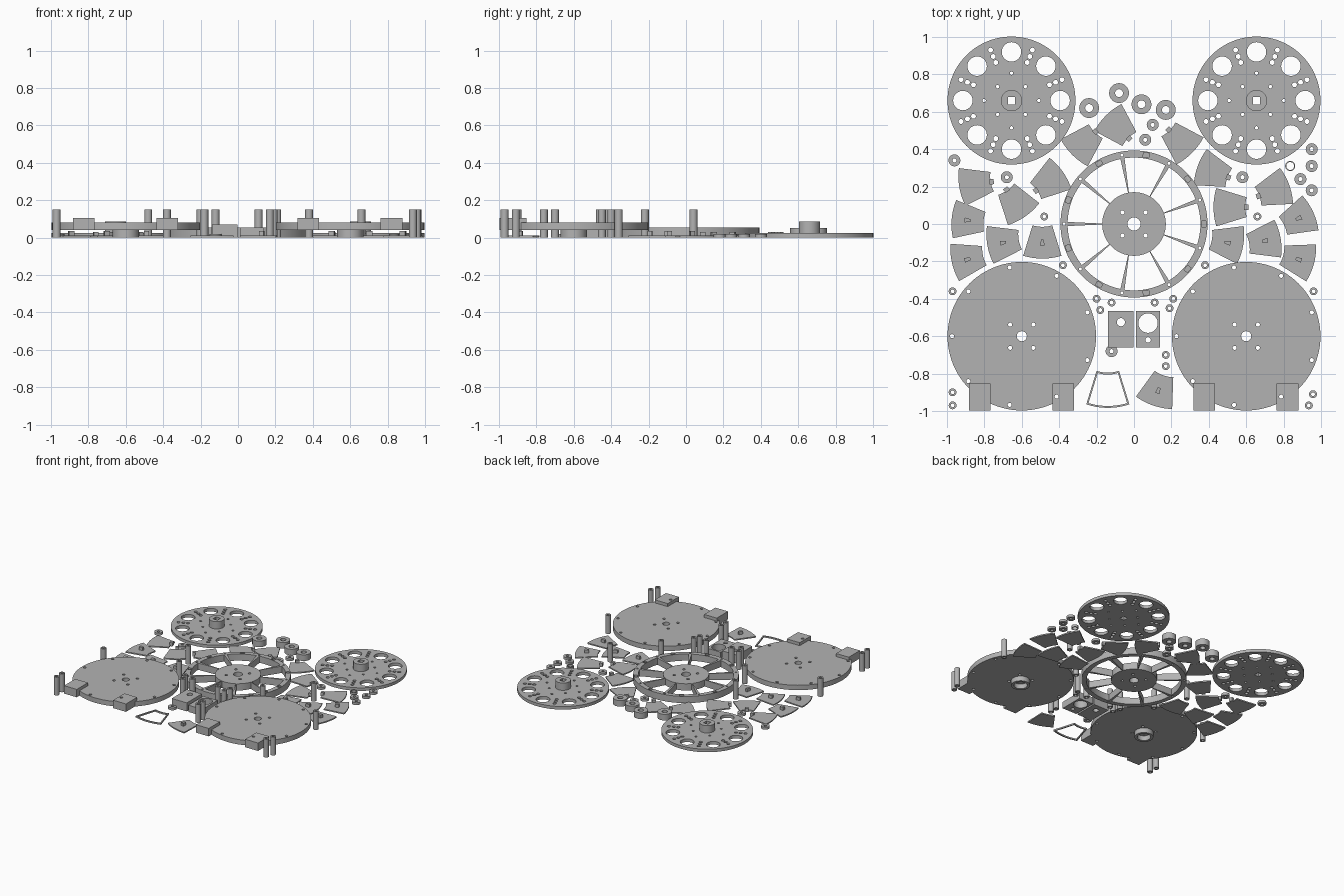
import bpy, bmesh
from math import sin, cos, radians

cube = bpy.data.objects.get("Cube")
if cube:
    bpy.data.objects.remove(cube)

grey = bpy.data.materials.new("plain grey")
grey.use_nodes = True
colour = (.45, .45, .45, 1)
grey.diffuse_color = colour
grey.node_tree.nodes["Principled BSDF"].inputs["Base Color"].default_value = colour
made = []


def polar(radius, degrees, centre=(0, 0)):
    a = radians(degrees)
    return centre[0] + radius * cos(a), centre[1] + radius * sin(a)


def circle(centre, radius):
    count = 96 if radius > .1 else 32 if radius > .04 else 20
    return [polar(radius, 360 * i / count, centre) for i in range(count)]


def box(x_low, x_high, y_low, y_high):
    return [(x_low, y_low), (x_high, y_low), (x_high, y_high), (x_low, y_high)]


def fan(apex, middle, inner, outer, half_inner, half_outer):
    steps = [i / 5 - 1 for i in range(11)]
    return ([polar(outer, middle + s * half_outer, apex) for s in steps]
            + [polar(inner, middle - s * half_inner, apex) for s in steps])


def turned(shape, centre, degrees):
    c, s = cos(radians(degrees)), sin(radians(degrees))
    return [(centre[0] + x * c - y * s, centre[1] + x * s + y * c) for x, y in shape]


def shift(points, centre):
    return [(x + centre[0], y + centre[1]) for x, y in points]


def plate(name, low, high, *outlines):
    """Extrude the first outline, with the others as holes."""
    curve = bpy.data.curves.new(name, 'CURVE')
    curve.dimensions = '2D'
    curve.fill_mode = 'BOTH'
    curve.extrude = (high - low) / 2
    for outline in outlines:
        spline = curve.splines.new('POLY')
        spline.points.add(len(outline) - 1)
        for point, (x, y) in zip(spline.points, outline):
            point.co = (x, y, 0, 1)
        spline.use_cyclic_u = True
    helper = bpy.data.objects.new(name + "_outline", curve)
    bpy.context.collection.objects.link(helper)
    graph = bpy.context.evaluated_depsgraph_get()
    mesh = bpy.data.meshes.new_from_object(helper.evaluated_get(graph))
    bpy.data.objects.remove(helper)
    bpy.data.curves.remove(curve)
    bm = bmesh.new()
    bm.from_mesh(mesh)
    bmesh.ops.remove_doubles(bm, verts=bm.verts, dist=.00001)
    bmesh.ops.translate(bm, verts=bm.verts, vec=(0, 0, (low + high) / 2))
    bmesh.ops.recalc_face_normals(bm, faces=bm.faces)
    bm.to_mesh(mesh)
    bm.free()
    mesh.materials.clear()
    mesh.materials.append(grey)
    obj = bpy.data.objects.new(name, mesh)
    bpy.context.collection.objects.link(obj)
    made.append(obj)


def ring(name, centre, outer, inner, low, high):
    plate(name, low, high, circle(centre, outer), circle(centre, inner))


corners = [(x, y) for x in (-1, 1) for y in (-1, 1)]
bolt_holes = [(.062 * x, .062 * y) for x, y in corners]

for side, label in ((-1, "right"), (1, "left")):
    # large cover disc with its bolt holes, lower collar and two blocks
    mid = (.6 * side, -.6)
    rim_holes = [polar(.373, 20 + 40 * i) for i in range(9)]
    holes = [circle(shift([p], mid)[0], .011) for p in rim_holes + bolt_holes]
    plate(label + "_cover_disc", .04, .08, circle(mid, .397), circle(mid, .027), *holes)
    ring(label + "_cover_collar", mid, .07, .05, 0, .04)
    plate(label + "_outer_block" if side < 0 else label + "_inner_block", .04, .105,
          shift(box(-.283, -.168, -.397, -.252), mid))
    plate(label + "_inner_block" if side < 0 else label + "_outer_block", .04, .105,
          shift(box(.163, .28, -.397, -.252), mid), circle(polar(.373, -60, mid), .011))

    # perforated wheel with a square-bored hub
    mid = (.655 * side, .66)
    square = shift(box(-.02, .02, -.02, .02), mid)
    holes = [circle(polar(.26, 45 * i, mid), .052) for i in range(8)]
    holes += [circle(polar(r, 45 * i + 22.5, mid), .013)
              for r in (.22, .255, .292) for i in range(8)]
    holes += [circle(polar(.146, 90 * i, mid), .009) for i in range(4)]
    holes += [circle(polar(.105, 90 * i + 45, mid), .009) for i in range(4)]
    plate(label + "_perforated_wheel", 0, .025, circle(mid, .342), square, *holes)
    plate(label + "_wheel_hub", .025, .085, circle(mid, .057), square)

# spoked wheel: pockets in the rim are open only in the upper layer
origin = (0, 0)
windows = [fan(origin, 40 * i, .17, .355, 19.2, 18.2) for i in range(9)]
holes = [circle(p, .011) for p in bolt_holes]
holes += [circle(polar(.374, 20 + 40 * i), .008) for i in range(9)]
pockets = [turned(box(-.012, .012, -.016, .016), polar(.374, 40 * i), 40 * i) for i in range(9)]
body = [circle(origin, .393), circle(origin, .035), *windows, *holes]
plate("spoked_wheel_base", 0, .03, *body)
plate("spoked_wheel_top", .03, .055, *body, *pockets)

# loose fan panels: position and direction of the narrow end
panels_with_peg = [
    (-.89, .02, -5), (-.89, -.19, 13), (-.7, -.1, 10), (-.49, -.1, 90), (.5, -.1, 170),
    (.7, -.09, 190), (.88, .03, 205), (.88, -.19, 165), (.13, -.89, 71)]
panels_with_tab = [
    (-.85, .21, 10), (-.63, .11, 125), (-.45, .23, 215), (-.27, .43, 45), (-.09, .52, -45),
    (.25, .44, 135), (.42, .28, -20), (.51, .09, 0), (.75, .18, 200)]
peg = [(-.016, -.013), (.016, -.007), (.016, .007), (-.016, .013)]
for x, y, way in panels_with_peg + panels_with_tab:
    outline = fan(polar(.265, way, (x, y)), way + 180, .18, .35, 17, 17)
    plate("fan_panel", 0, .01, outline)
    if (x, y, way) in panels_with_peg:
        plate("panel_peg", .01, .035, turned(peg, (x, y), way))
    else:
        tab = turned(box(-.012, .012, -.014, .014), polar(.09, way, (x, y)), way)
        plate("panel_tab", 0, .03, tab)

# open fan frame
apex = (-.14, -.62)
plate("fan_frame", 0, .012, fan(apex, -90, .175, .363, 20, 18.5),
      fan(apex, -90, .185, .353, 17, 17))

# two mounting blocks
plate("solid_mount", 0, .07, box(-.14, -.003, -.66, -.465), circle((-.07, -.525), .022))
plate("bored_mount", 0, .055, box(.01, .14, -.66, -.465),
      circle((.075, -.53), .052), circle((.075, -.62), .015))

# thick spacers, thin washers and an open ring
for centre in [(-.24, .62), (-.08, .7), (.04, .64), (.17, .61)]:
    ring("spacer", centre, .053, .021, 0, .05)
for centre in [(.1, .53), (.06, .45), (-.96, .34), (-.68, .25), (.58, .25), (.95, .4),
               (.95, .31), (.89, .24), (.95, .18), (-.12, -.68)]:
    ring("washer", centre, .032, .011, 0, .02)
ring("open_ring", (.835, .31), .027, .021, 0, .02)

# tall standoff tubes
for centre in [(-.48, .04), (.66, .04), (-.97, -.36), (.96, -.36), (-.38, -.22), (.38, -.22),
               (-.97, -.9), (-.97, -.97), (.957, -.91), (.935, -.97), (-.2, -.4),
               (-.18, -.46), (-.12, -.42), (.11, -.42), (.19, -.45), (.21, -.4),
               (.17, -.7), (.17, -.76)]:
    ring("standoff_tube", centre, .021, .01, 0, .15)

# smooth round walls, crisp edges
bpy.ops.object.select_all(action='DESELECT')
for obj in made:
    obj.select_set(True)
bpy.context.view_layer.objects.active = made[0]
bpy.ops.object.shade_smooth_by_angle()
